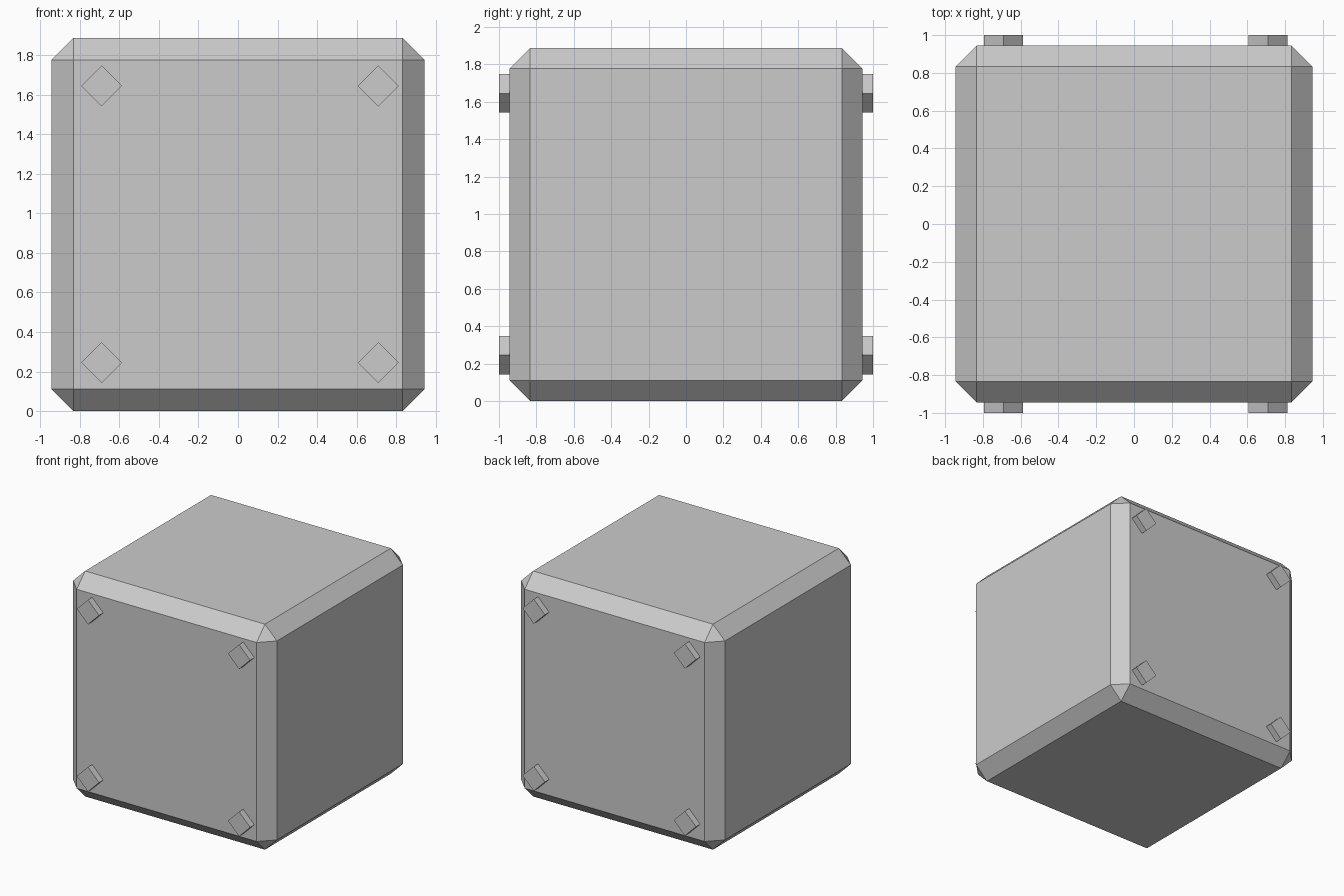
import bpy, bmesh
from math import radians, sqrt
from mathutils import Matrix

if "Cube" in bpy.data.objects:
    bpy.data.objects.remove(bpy.data.objects["Cube"])


def make_object(name, bm):
    mesh = bpy.data.meshes.new(name)
    bm.to_mesh(mesh)
    bm.free()
    obj = bpy.data.objects.new(name, mesh)
    bpy.context.collection.objects.link(obj)
    return obj


# Chamfered crate body
SIZE, CHAMFER = 1.888, 0.111
bm = bmesh.new()
bmesh.ops.create_cube(bm, size=SIZE, matrix=Matrix.Translation((0, 0, SIZE / 2)))
bmesh.ops.bevel(bm, geom=bm.edges[:], offset=CHAMFER, offset_type='OFFSET',
                segments=1, profile=0.5, affect='EDGES')
make_object("body", bm)

# Diamond studs near the corners of the front and back faces
HALF_DIAGONAL, DEPTH = 0.103, 0.06
side = HALF_DIAGONAL * sqrt(2)
for face, sign in (("front", -1), ("back", 1)):
    for column, x in (("left", -0.69), ("right", 0.71)):
        for row, z in (("lower", 0.245), ("upper", 1.645)):
            bm = bmesh.new()
            place = (Matrix.Translation((x, sign * (1 - DEPTH / 2), z))
                     @ Matrix.Rotation(radians(45), 4, 'Y')
                     @ Matrix.Diagonal((side, DEPTH, side, 1)))
            bmesh.ops.create_cube(bm, size=1, matrix=place)
            make_object(f"{face}_{row}_{column}_stud", bm)
